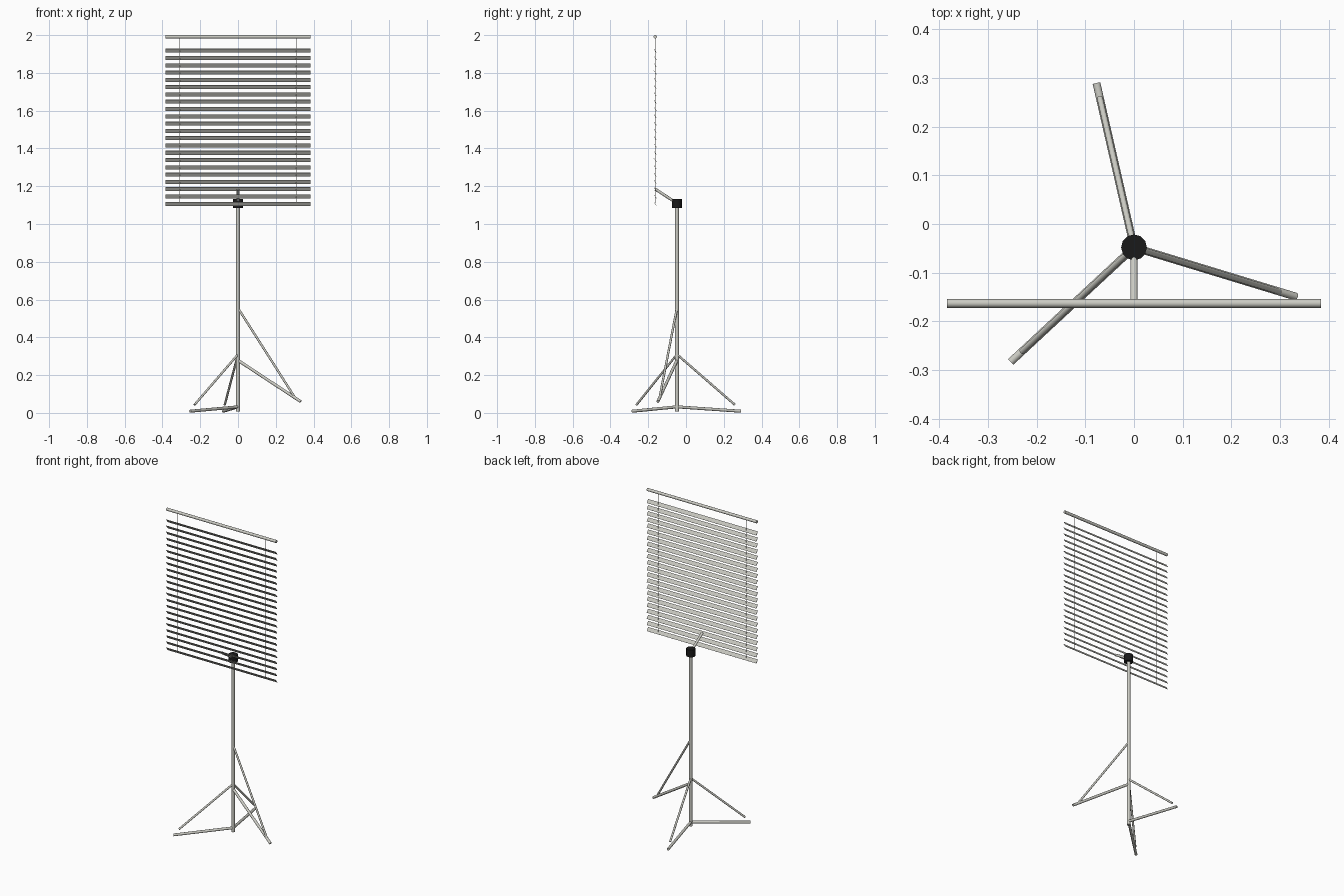
import bpy
import math
from mathutils import Vector

cube = bpy.data.objects.get("Cube")
if cube:
    bpy.data.objects.remove(cube, do_unlink=True)


def material(name, colour):
    mat = bpy.data.materials.new(name)
    mat.use_nodes = True
    mat.diffuse_color = (*colour, 1)
    mat.node_tree.nodes["Principled BSDF"].inputs["Base Color"].default_value = (*colour, 1)
    return mat


METAL = material("pale grey metal", (0.6, 0.6, 0.55))
BLACK = material("black plastic", (0.01, 0.01, 0.01))


def rod(name, start, end, radius, mat=METAL, sides=16):
    """Round bar between two points."""
    a, b = Vector(start), Vector(end)
    bpy.ops.mesh.primitive_cylinder_add(
        vertices=sides, radius=radius, depth=(b - a).length, location=(a + b) / 2,
        rotation=(b - a).to_track_quat('Z', 'Y').to_euler())
    obj = bpy.context.object
    obj.name = name
    obj.data.materials.append(mat)
    bpy.ops.object.shade_smooth_by_angle(angle=math.radians(40))
    return obj


POLE_Y = -0.048
BLIND_Y = -0.163
HALF_WIDTH = 0.384

# Stand: pole, hub and the arm that carries the blind
rod("pole", (0, POLE_Y, 0.008), (0, POLE_Y, 1.1), 0.01)
rod("hub", (0, POLE_Y, 1.086), (0, POLE_Y, 1.132), 0.0265, BLACK, 12)
rod("support_arm", (0, POLE_Y, 1.11), (0, BLIND_Y, 1.185), 0.0075)

# Legs: name, foot x, foot y, leg root z, foot z, strut root z, strut end z
legs = [
    ("back", -0.077, 0.289, 0.032, 0.009, 0.31, 0.043),
    ("right", -0.253, -0.283, 0.032, 0.009, 0.31, 0.043),
    ("left", 0.332, -0.149, 0.278, 0.06, 0.555, 0.08),
]
for name, x, y, root, foot, strut_root, strut_end in legs:
    hip = Vector((0, POLE_Y, root))
    toe = Vector((x, y, foot))
    rod(name + "_leg", hip, toe, 0.008)
    tip = hip.lerp(toe, 0.91)
    tip.z = strut_end
    rod(name + "_strut", (0, POLE_Y, strut_root), tip, 0.006)

# Blind: head rail and hanging cords
rod("head_rail", (-HALF_WIDTH, BLIND_Y, 1.991), (HALF_WIDTH, BLIND_Y, 1.991), 0.009)
for side, label in ((-1, "right"), (1, "left")):
    rod(label + "_cord", (side * 0.308, BLIND_Y, 1.11), (side * 0.308, BLIND_Y, 1.99),
        0.0013, sides=8)

# Slats: thin strips with the front edge tipped up
bpy.ops.mesh.primitive_cube_add(size=1, location=(0, BLIND_Y, 1.107))
slats = bpy.context.object
slats.name = "slats"
slats.scale = (HALF_WIDTH * 2, 0.0245, 0.002)
slats.rotation_euler.x = math.radians(-55)
bpy.ops.object.transform_apply(location=False, rotation=True, scale=True)
slats.data.materials.append(METAL)
stack = slats.modifiers.new("stack", 'ARRAY')
stack.count = 22
stack.use_relative_offset = False
stack.use_constant_offset = True
stack.constant_offset_displace = (0, 0, 0.0386)
